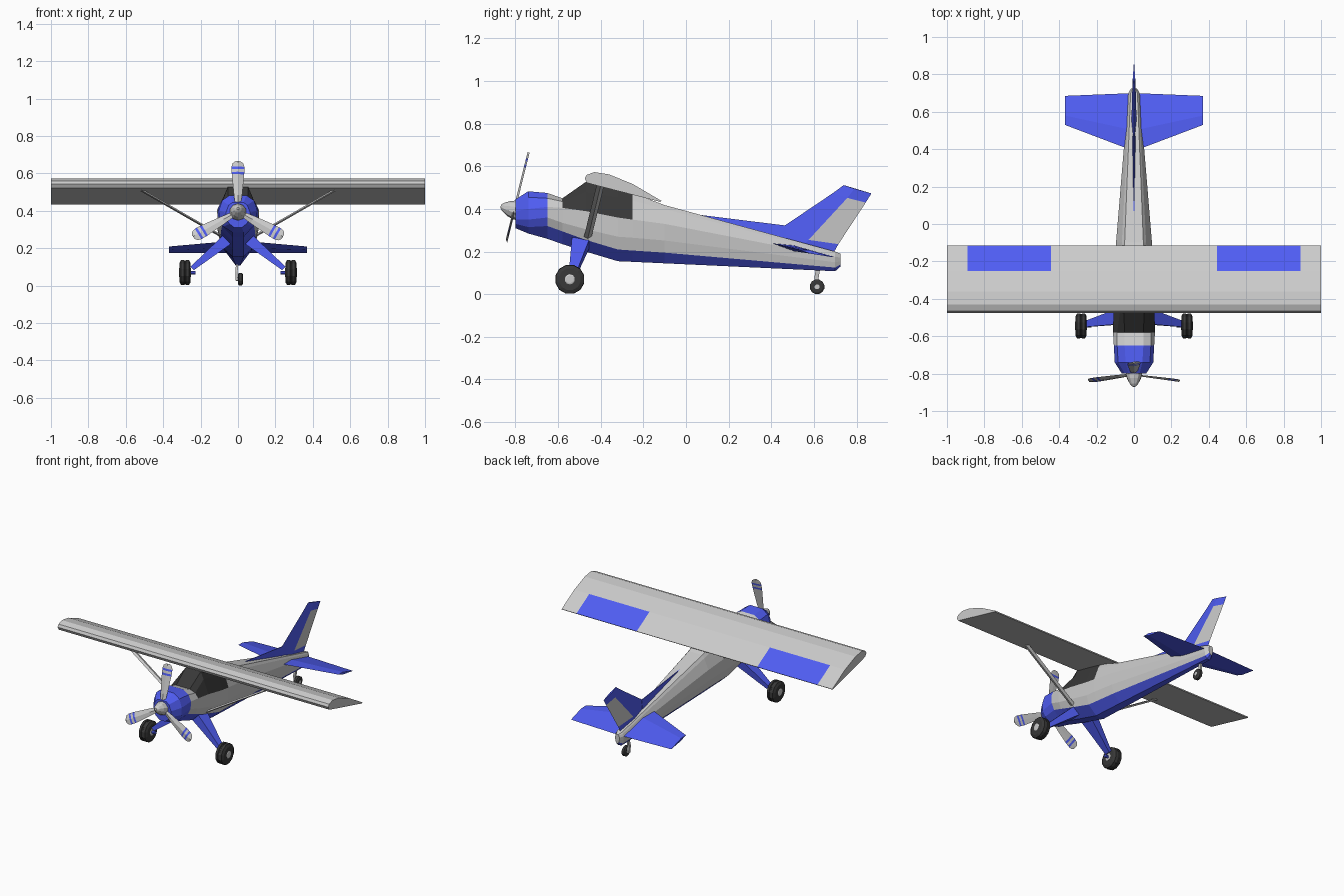
import bpy, bmesh, math
from mathutils import Vector, Matrix


def mat(name, rgb):
    m = bpy.data.materials.new(name)
    m.diffuse_color = (*rgb, 1)
    return m


GREY = mat("grey", (0.8, 0.8, 0.8))
BLUE = mat("blue", (0.08, 0.11, 0.9))
DARK = mat("dark", (0.04, 0.04, 0.04))
MATS = [GREY, BLUE, DARK]


def loft(name, rings, paint=0):
    """Skin closed rings of points; paint is a material index or f(segment, side)."""
    bm = bmesh.new()
    vs = [[bm.verts.new(p) for p in r] for r in rings]
    n = len(rings[0])
    pick = paint if callable(paint) else (lambda i, j: paint)
    for i in range(len(rings) - 1):
        for j in range(n):
            k = (j + 1) % n
            f = bm.faces.new((vs[i][j], vs[i][k], vs[i + 1][k], vs[i + 1][j]))
            f.material_index = pick(i, j)
    bm.faces.new(vs[0]).material_index = pick(0, 0)
    bm.faces.new(vs[-1]).material_index = pick(len(rings) - 2, 0)
    bmesh.ops.recalc_face_normals(bm, faces=bm.faces)
    me = bpy.data.meshes.new(name)
    bm.to_mesh(me)
    bm.free()
    for m in MATS:
        me.materials.append(m)
    ob = bpy.data.objects.new(name, me)
    bpy.context.collection.objects.link(ob)
    return ob


def turned(name, profile, centre, axis, sides, paint=0):
    """Round part: profile of (distance along axis, radius)."""
    q = Vector(axis).to_track_quat('Z', 'Y')
    rings = [[Vector(centre) + q @ Vector((r * math.cos(a), r * math.sin(a), d))
              for a in [2 * math.pi * (k + .5) / sides for k in range(sides)]]
             for d, r in profile]
    return loft(name, rings, paint)


# Fuselage: y, then (half width, z) from roof edge down to keel
hull = [
    (-.80, .03, .445, .05, .43, .065, .39, .06, .35, .045, .33, .02, .31),
    (-.74, .045, .483, .085, .455, .103, .40, .10, .35, .08, .315, .03, .285),
    (-.65, .05, .475, .09, .45, .108, .41, .105, .36, .085, .32, .03, .26),
    (-.58, .05, .45, .09, .435, .112, .405, .108, .335, .09, .295, .03, .235),
    (-.47, .055, .527, .075, .48, .11, .39, .11, .305, .095, .255, .03, .20),
    (-.32, .055, .50, .075, .455, .108, .36, .105, .27, .09, .21, .03, .155),
    (-.25, .055, .475, .073, .44, .105, .35, .102, .265, .086, .205, .029, .152),
    (-.10, .05, .418, .065, .40, .096, .33, .092, .252, .078, .195, .027, .145),
    (.70, .018, .20, .024, .19, .03, .175, .028, .15, .025, .125, .012, .108),
    (.725, .008, .19, .012, .185, .016, .172, .015, .155, .012, .14, .006, .13),
]
rings = []
for y, *p in hull:
    half = [(p[k], p[k + 1]) for k in range(0, 12, 2)]
    rings.append([(x, y, z) for x, z in half] + [(-x, y, z) for x, z in reversed(half)])


def hull_paint(i, j):
    if i < 2 or j in (4, 5, 6):
        return 1
    if i == 3 and j in (0, 1, 9, 10, 11) or i in (4, 5) and j in (0, 1, 9, 10):
        return 2
    return 0


loft("fuselage", rings, hull_paint)

# Wing with blue control surfaces on top
foil = [(-.475, .543), (-.466, .56), (-.43, .573), (-.36, .562), (-.25, .517),
        (-.115, .438), (-.12, .433), (-.43, .513), (-.465, .523)]
loft("wing", [[(x, y, z) for y, z in foil] for x in (-1, -.89, -.445, .445, .89, 1)],
     lambda i, j: 1 if j == 4 and i in (1, 3) else 0)

# Tailplane: leading edge, upper ridge, trailing edge, lower ridge
loft("tailplane", [[(x, le, zl), (x, m, zm + t), (x, te, .174), (x, m, zm - t)]
                   for x, le, zl, m, zm, te, t in
                   ((-.37, .53, .209, .58, .199, .685, .008),
                    (0, .39, .242, .50, .217, .70, .014),
                    (.37, .53, .209, .58, .199, .685, .008))], 1)

# Fin with grey rudder panel
fin = [((.40, .25), (.55, .225), (.69, .19), .014),
       ((.46, .32), (.575, .255), (.715, .235), .013),
       ((.69, .475), (.757, .452), (.843, .43), .008),
       ((.74, .512), (.79, .495), (.87, .473), .006)]
loft("fin", [[(0, *a), (w, *b), (0, *c), (-w, *b)] for a, b, c, w in fin],
     lambda i, j: 0 if i == 1 and j in (1, 2) else 1)
loft("fin_fillet", [[(-w, y, lo), (w, y, lo), (.002, y, hi), (-.002, y, hi)]
                    for y, w, lo, hi in ((.06, .003, .35, .373), (.47, .013, .22, .322))], 1)

# Propeller and spinner on the nose-up thrust axis
hub = Vector((0, -.792, .393))
tilt = Matrix.Rotation(math.radians(-14), 4, 'X')
turned("spinner", [(-.03, .045), (.012, .045), (.04, .036), (.068, .02), (.08, .007)],
       hub, tilt @ Vector((0, -1, 0)), 10)
blade = [(.03, .014), (.09, .022), (.205, .033), (.218, .034), (.234, .034),
         (.247, .034), (.265, .029), (.277, .014)]
for k in range(3):
    turn = tilt @ Matrix.Rotation(k * math.tau / 3, 4, 'Y')
    loft("propeller_blade", [[hub + turn @ Vector(p) for p in
                              ((-w, -.012 - .003, r), (0, -.019, r), (w, -.009, r), (0, -.011, r))]
                             for r, w in blade],
         lambda i, j: 1 if i in (2, 4) else 0)

for s in (-1, 1):
    # Wing strut
    loft("wing_strut", [[(s * x, y - .018, z), (s * x, y, z + .008), (s * x, y + .018, z), (s * x, y, z - .008)]
                        for x, y, z in ((.09, -.462, .265), (.53, -.40, .518))])
    # Landing leg
    loft("landing_leg", [[(s * (x - d), y0, z - d), (s * (x + d), y0, z + d),
                          (s * (x + d), y1, z + d), (s * (x - d), y1, z - d)]
                         for x, z, y0, y1, d in ((.06, .245, -.535, -.45, .022),
                                                 (.245, .092, -.55, -.515, .009))], 1)
    # Main wheel with axle
    c = (s * .283, -.545, .07)
    turned("main_tyre", [(-.03, .052), (-.022, .068), (-.006, .07), (-.003, .066), (.003, .066),
                         (.006, .07), (.022, .068), (.03, .052)], c, (1, 0, 0), 12, 2)
    turned("main_hub", [(-.033, .018), (-.031, .024), (.031, .024), (.033, .018)], c, (1, 0, 0), 10)
    turned("axle", [(-.055, .01), (0, .01)], c, (s, 0, 0), 8, 1)

# Tail wheel, its axle and leg
c = (.013, .615, .035)
turned("tail_tyre", [(-.013, .027), (-.008, .035), (.008, .035), (.013, .027)], c, (1, 0, 0), 12, 2)
turned("tail_hub", [(-.024, .012), (.015, .012)], c, (1, 0, 0), 8)
loft("tail_leg", [[(x - .006, y - .01, z), (x + .006, y - .01, z), (x + .006, y + .01, z), (x - .006, y + .01, z)]
                  for x, y, z in ((-.008, .615, .028), (-.008, .612, .075), (-.004, .62, .125))])
